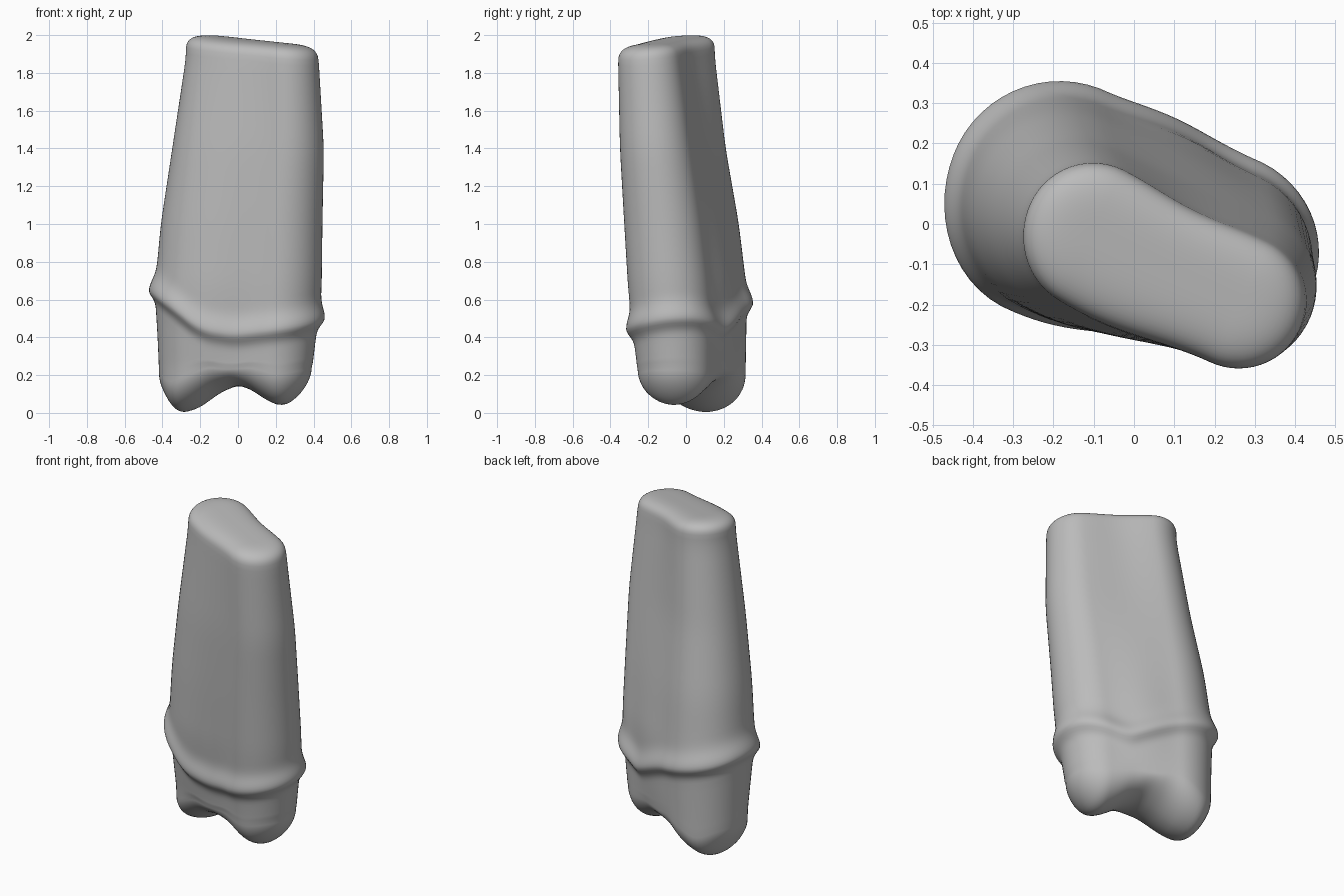
import bpy, bmesh, math
from mathutils import Vector

if "Cube" in bpy.data.objects:
    bpy.data.objects.remove(bpy.data.objects["Cube"], do_unlink=True)

ARC, SIDE = 28, 16

# Two-lobed sections: height, then centre x, y and radius of each lobe,
# then the fullness of the front and back sides between the lobes
SECTIONS = [
    (0.20, (-0.19, 0.09, 0.225, 0.19, -0.055, 0.198, 0.03, 0.0)),
    (0.40, (-0.185, 0.082, 0.237, 0.20, -0.065, 0.213, 0.045, 0.01)),
    (0.65, (-0.185, 0.07, 0.252, 0.22, -0.083, 0.223, 0.05, 0.015)),
    (1.00, (-0.17, 0.045, 0.235, 0.235, -0.115, 0.212, 0.045, 0.005)),
    (1.40, (-0.14, 0.005, 0.205, 0.262, -0.157, 0.193, 0.035, -0.005)),
    (1.90, (-0.10, -0.02, 0.17, 0.26, -0.195, 0.165, 0.025, -0.012)),
]
# One height table for each section value
LOBES = [[(z, values[i]) for z, values in SECTIONS] for i in range(8)]
# Height of the collar ridge by direction in degrees
RIDGE = [(-6, .51), (18, .49), (36, .43), (60, .47), (112, .57), (170, .66),
         (195, .62), (214, .51), (230, .44), (270, .41), (305, .435),
         (354, .51), (378, .49)]
# Underside height along the long axis: two cusps and a saddle
UNDERSIDE = [(-.42, .02), (-.33, -.035), (-.2, .04), (-.1, .11), (0, .148),
             (.08, .12), (.16, .065), (.25, .03), (.38, .055)]


def lookup(table, k):
    """Piecewise linear lookup, clamped at both ends."""
    if k <= table[0][0]:
        return table[0][1]
    for (a, va), (b, vb) in zip(table, table[1:]):
        if k <= b:
            return va + (vb - va) * (k - a) / (b - a)
    return table[-1][1]


def soft(table, k, w):
    """Lookup averaged over a window, for a smooth curve."""
    return sum(lookup(table, k + w * i / 4) for i in range(-4, 5)) / 9


def hump(w):
    return math.sin(math.pi * w) ** 2


# Outline: share of way to second lobe, turn, front weight, back weight
outline = []
for i in range(ARC):
    front = hump(0.35 * max(0, 2 * i / ARC - 1))
    outline.append((0, math.pi * (0.5 + i / ARC), front, 0))
for i in range(SIDE):
    t = i / SIDE
    outline.append((t, math.pi * 1.5, hump(0.35 + 0.65 * t), 0))
for i in range(ARC):
    outline.append((1, math.pi * (1.5 + i / ARC), 0, 0))
for i in range(SIDE):
    t = 1 - i / SIDE
    outline.append((t, math.pi * 0.5, 0, hump(t)))


def point(u, z, s=1.0, out=0.0):
    """Point on the section at height z, scaled towards its spine by s."""
    t, turn, front, back = u
    ax, ay, ar, bx, by, br, full_front, full_back = (
        soft(table, z, 0.08) for table in LOBES)
    a, b = Vector((ax, ay)), Vector((bx, by))
    tilt = math.atan2(by - ay, bx - ax)
    r = ar + (br - ar) * t + front * full_front + back * full_back + out
    n = Vector((math.cos(turn + tilt), math.sin(turn + tilt)))
    return a.lerp(b, t) + n * r * s


def ridge_height(u):
    p = point(u, 0.55)
    return soft(RIDGE, math.degrees(math.atan2(p.y, p.x)) % 360, 13)


def collar(d):
    return 0.034 * math.exp(-(d / (0.075 if d > 0 else 0.045)) ** 2)


def rounding(s, power):
    return 1 - max(0, 1 - s ** power) ** (1 / power)


def underside(p, s):
    q = 0.97 * p.x - 0.2 * p.y
    depth = 0.19 - 0.09 * math.exp(-(q / 0.12) ** 2)
    return soft(UNDERSIDE, q, 0.035) + depth * rounding(s, 1.9)


def crown(p, s):
    return 1.987 - 0.075 * p.x + 0.07 * p.y - 0.1 * rounding(s, 3.3)


rings = []
steps = [math.sin(math.pi / 2 * i / 14) for i in range(15)]

# Underside with its two cusps
for s in steps:
    ring = []
    for u in outline:
        p = point(u, 0.2, s)
        ring.append((p.x, p.y, underside(p, s)))
    rings.append(ring)

# Walls: lower band, collar ridge, tapering shaft
levels = [(0, i / 6) for i in range(1, 6)]
levels += [(1, i / 18) for i in range(19)]
levels += [(2, i / 26) for i in range(1, 27)]
ridge = [ridge_height(u) for u in outline]
for zone, t in levels:
    ring = []
    for u, m in zip(outline, ridge):
        low, high = m - 0.1, m + 0.17
        start = underside(point(u, 0.2), 1)
        end = crown(point(u, 1.9), 1)
        lo, hi = ((start, low), (low, high), (high, end))[zone]
        z = lo + (hi - lo) * t
        p = point(u, z, 1, collar(z - m))
        ring.append((p.x, p.y, z))
    rings.append(ring)

# Gently sloping top with a rounded rim
for s in reversed(steps[:-1]):
    ring = []
    for u in outline:
        p = point(u, 1.9, s)
        ring.append((p.x, p.y, crown(p, s)))
    rings.append(ring)

# Skin the rings into one closed body
bm = bmesh.new()
grid = [[bm.verts.new(c) for c in ring] for ring in rings]
count = len(outline)
for lower, upper in zip(grid, grid[1:]):
    for i in range(count):
        j = (i + 1) % count
        bm.faces.new((lower[i], lower[j], upper[j], upper[i]))
bmesh.ops.remove_doubles(bm, verts=bm.verts, dist=0.0005)
bmesh.ops.recalc_face_normals(bm, faces=bm.faces)
for f in bm.faces:
    f.smooth = True

mesh = bpy.data.meshes.new("tooth_stump")
bm.to_mesh(mesh)
bm.free()
body = bpy.data.objects.new("tooth_stump", mesh)
bpy.context.collection.objects.link(body)

# Plain grey material
grey = bpy.data.materials.new("plain_grey")
grey.use_nodes = True
colour = (0.5, 0.5, 0.5, 1)
grey.diffuse_color = colour
grey.node_tree.nodes["Principled BSDF"].inputs["Base Color"].default_value = colour
mesh.materials.append(grey)
